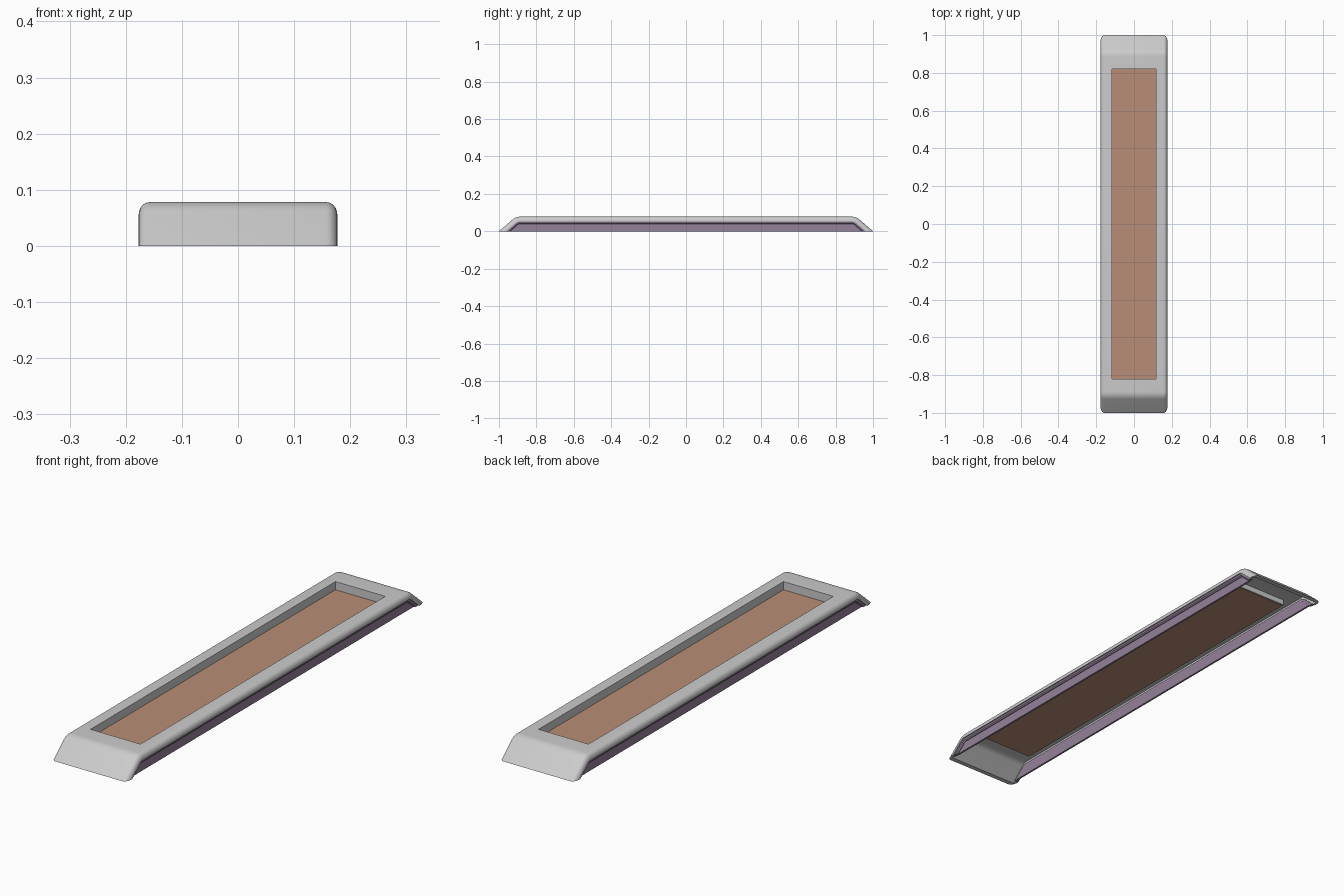
import bpy, bmesh, math

if "Cube" in bpy.data.objects:
    bpy.data.objects.remove(bpy.data.objects["Cube"])

H, HALF, TOP, R = 0.078, 1.0, 0.91, 0.06
ANG = math.atan2(H, HALF - TOP)
YC = TOP - R * math.tan(ANG / 2)


def arch(d, steps=6):
    """Side outline (y, z) of the ramped arch, offset inward by d."""
    half = [(HALF - d / math.sin(ANG), 0.0)]
    for i in range(steps, -1, -1):
        t = ANG * i / steps
        half.append((YC + (R - d) * math.sin(t), H - R + (R - d) * math.cos(t)))
    return half + [(-y, z) for y, z in reversed(half)]


def finish(name, bm, color=None, smooth=True):
    bmesh.ops.recalc_face_normals(bm, faces=bm.faces)
    me = bpy.data.meshes.new(name)
    bm.to_mesh(me)
    bm.free()
    ob = bpy.data.objects.new(name, me)
    bpy.context.collection.objects.link(ob)
    if color:
        mat = bpy.data.materials.get(color[0]) or bpy.data.materials.new(color[0])
        mat.diffuse_color = color[1]
        mat.use_nodes = True
        mat.node_tree.nodes["Principled BSDF"].inputs["Base Color"].default_value = mat.diffuse_color
        me.materials.append(mat)
    if smooth:
        bpy.ops.object.select_all(action='DESELECT')
        ob.select_set(True)
        bpy.context.view_layer.objects.active = ob
        bpy.ops.object.shade_smooth_by_angle(angle=math.radians(30))
    return ob


def sweep(name, section, color=None):
    """Sweep a closed (x, depth) section along the arch."""
    bm = bmesh.new()
    rings = [[bm.verts.new((x, y, z)) for y, z in arch(d)] for x, d in section]
    n = len(rings)
    for i in range(n):
        a, b = rings[i], rings[(i + 1) % n]
        for j in range(len(a) - 1):
            bm.faces.new((a[j], a[j + 1], b[j + 1], b[j]))
    for k in (0, -1):
        bm.faces.new([r[k] for r in rings])
    return finish(name, bm, color)


def box(name, x0, x1, y0, y1, z0, z1, color=None):
    bm = bmesh.new()
    bmesh.ops.create_cube(bm, size=1)
    for v in bm.verts:
        v.co = ((x0 + x1) / 2 + v.co.x * (x1 - x0),
                (y0 + y1) / 2 + v.co.y * (y1 - y0),
                (z0 + z1) / 2 + v.co.z * (z1 - z0))
    return finish(name, bm, color, smooth=False)


PURPLE = ("purple_rubber", (0.30, 0.22, 0.32, 1))
BROWN = ("brown_panel", (0.48, 0.27, 0.18, 1))
PX, PY = 0.117, 0.82

# Shell: rounded lip at the sides, thin top, ramped ends
outer = [(0.177, 0.026)]
for i in range(7):
    a = math.pi / 2 * i / 6
    outer.append((0.157 + 0.02 * math.cos(a), 0.022 - 0.022 * math.sin(a)))
inner = [(0.165, 0.013), (0.165, 0.026)]
half = inner + outer
shell = sweep("shell", half + [(-x, d) for x, d in reversed(half)])

# Rectangular opening in the top
cutter = box("opening_cutter", -PX, PX, -PY, PY, 0.03, 0.12)
cutter.hide_render = True
mod = shell.modifiers.new("opening", 'BOOLEAN')
mod.operation = 'DIFFERENCE'
mod.solver = 'EXACT'
mod.object = cutter
bpy.context.view_layer.objects.active = shell
bpy.ops.object.modifier_apply(modifier=mod.name)
bpy.data.objects.remove(cutter)

# Tray walls and recessed panel
T, ZB, ZT = 0.004, 0.042, 0.066
for s, side in ((1, "right"), (-1, "left")):
    xs = sorted((s * PX, s * (PX + T)))
    box("tray_wall_" + side, *xs, -PY - T, PY + T, ZB, ZT)
for s, side in ((1, "back"), (-1, "front")):
    ys = sorted((s * PY, s * (PY + T)))
    box("tray_wall_" + side, -PX, PX, *ys, ZB, ZT)
box("panel", -PX, PX, -PY, PY, 0.040, 0.043, BROWN)

# Side skirts: a bead under the lip and a filled wall below it
for s, side in ((1, "right"), (-1, "left")):
    sweep("skirt_bead_" + side,
          [(s * x, d) for x, d in ((0.160, 0.024), (0.172, 0.024), (0.172, 0.034),
                                   (0.168, 0.039), (0.160, 0.039))], PURPLE)
    bm = bmesh.new()
    loops = [[bm.verts.new((s * x, y, z)) for y, z in arch(0.036)] for x in (0.157, 0.165)]
    for lp in loops:
        bm.faces.new(lp)
    n = len(loops[0])
    for j in range(n):
        k = (j + 1) % n
        bm.faces.new((loops[0][j], loops[0][k], loops[1][k], loops[1][j]))
    finish("skirt_wall_" + side, bm, PURPLE)
